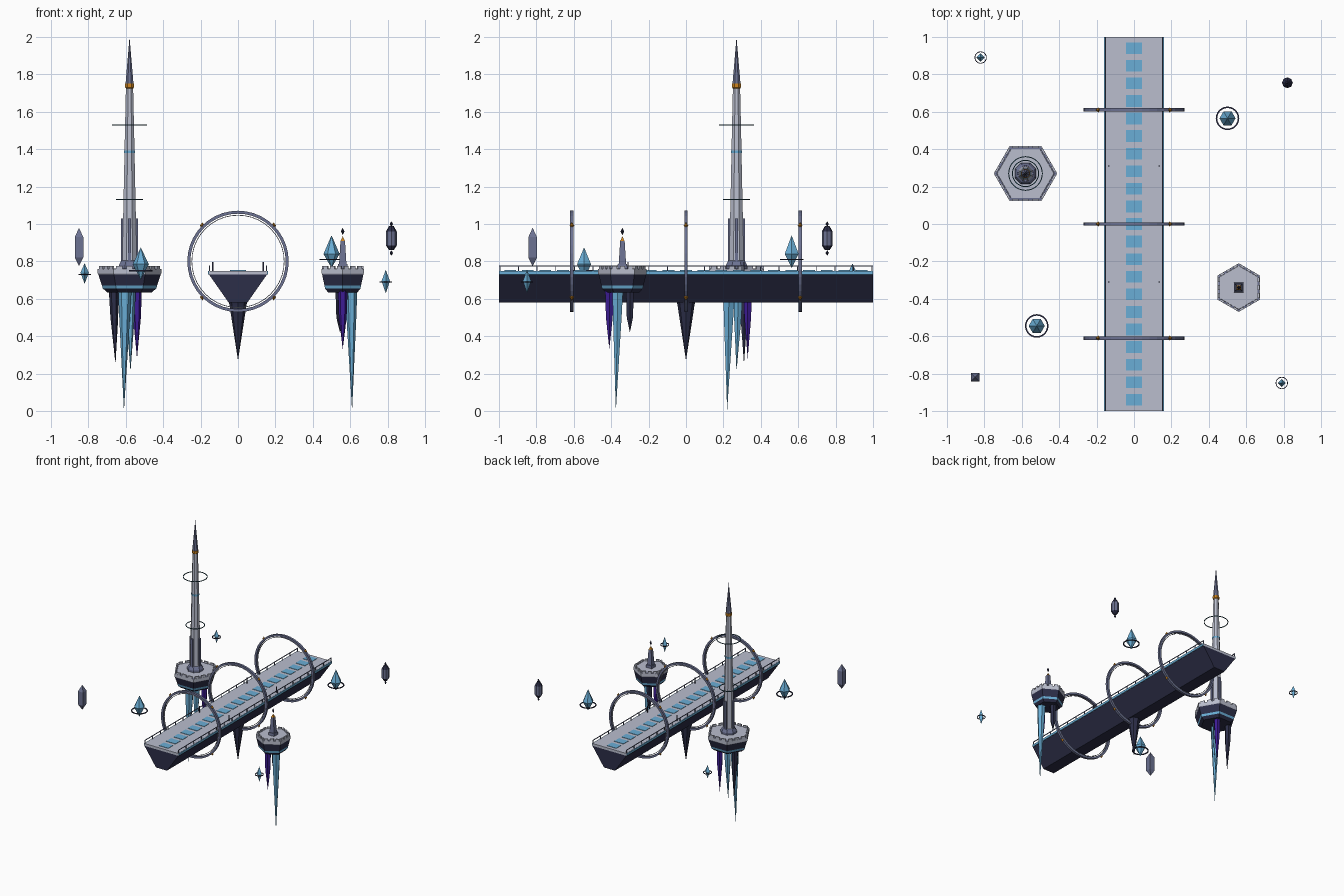
import bpy, bmesh, math
from mathutils import Matrix, Vector

if "Cube" in bpy.data.objects:
    bpy.data.objects.remove(bpy.data.objects["Cube"], do_unlink=True)


def material(name, *rgb):
    lin = [(c / 255 / 12.92) if c < 11 else ((c / 255 + 0.055) / 1.055) ** 2.4 for c in rgb]
    m = bpy.data.materials.new(name)
    m.use_nodes = True
    m.diffuse_color = (*lin, 1)
    m.node_tree.nodes["Principled BSDF"].inputs["Base Color"].default_value = (*lin, 1)
    return m


STONE = material("pale stone", 186, 190, 206)
NAVY = material("dark navy", 44, 46, 72)
CYAN = material("cyan crystal", 106, 174, 214)
SLATE = material("slate metal", 108, 114, 146)
GOLD = material("amber", 205, 132, 30)
PURPLE = material("violet crystal", 62, 28, 150)
TEAL = material("deep teal", 48, 92, 108)


def finish(name, bm, mats, loc=(0, 0, 0)):
    bmesh.ops.remove_doubles(bm, verts=bm.verts, dist=1e-5)
    bmesh.ops.recalc_face_normals(bm, faces=bm.faces)
    me = bpy.data.meshes.new(name)
    bm.to_mesh(me)
    bm.free()
    for m in mats:
        me.materials.append(m)
    ob = bpy.data.objects.new(name, me)
    ob.location = loc
    bpy.context.collection.objects.link(ob)
    return ob


def lathe(name, profile, sides, loc, mats, bands=None, turn=0.0, lean=(0, 0), closed=False):
    """Turn (radius, height) points; bands gives a material index per step."""
    bm = bmesh.new()
    z0, z1 = profile[0][1], profile[-1][1]
    rings = []
    for r, z in profile:
        t = 0 if closed else (z - z0) / (z1 - z0)
        rings.append([bm.verts.new((r * math.cos(a) + lean[0] * t, r * math.sin(a) + lean[1] * t, z))
                      for a in (turn + math.tau * i / sides for i in range(sides))])
    pairs = list(zip(rings, rings[1:]))
    if closed:
        pairs.append((rings[-1], rings[0]))
    for k, (low, high) in enumerate(pairs):
        for i in range(sides):
            j = (i + 1) % sides
            bm.faces.new((low[i], low[j], high[j], high[i])).material_index = bands[k] if bands else 0
    if not closed:
        for ring, k in ((rings[0], 0), (rings[-1], -1)):
            if (ring[0].co - ring[1].co).length > 1e-4:
                bm.faces.new(ring).material_index = bands[k] if bands else 0
    return finish(name, bm, mats, loc)


def hoop(name, loc, radius, width, height, mat, sides=32):
    a, b, h = radius - width / 2, radius + width / 2, height / 2
    return lathe(name, [(a, -h), (b, -h), (b, h), (a, h)], sides, loc, [mat], closed=True)


def boxes(name, items, mat, loc=(0, 0, 0)):
    """Join boxes given as (centre, size, turn about z)."""
    bm = bmesh.new()
    for centre, size, turn in items:
        mx = Matrix.Translation(Vector(centre)) @ Matrix.Rotation(turn, 4, "Z") @ Matrix.Diagonal((*size, 1))
        bmesh.ops.create_cube(bm, size=1, matrix=mx)
    me = finish(name, bm, [mat], loc)
    return me


def gem(name, loc, radius, low, waist, high, mat, sides=6):
    return lathe(name, [(0, low), (radius, waist), (0, high)], sides, loc, [mat])


# Bridge: keel, deck, glowing edges, tiles
bm = bmesh.new()
ends = [[bm.verts.new((x, y, z)) for x, z in ((-.05, .58), (.05, .58), (.155, .73), (-.155, .73))] for y in (-1, 1)]
for i in range(4):
    j = (i + 1) % 4
    bm.faces.new((ends[0][i], ends[0][j], ends[1][j], ends[1][i]))
for end in ends:
    bm.faces.new(end)
finish("bridge_keel", bm, [NAVY])
boxes("bridge_deck", [((0, 0, .74), (.31, 2, .02), 0)], STONE)
boxes("bridge_edge_strips", [((s * .157, 0, .74), (.006, 2, .018), 0) for s in (-1, 1)], CYAN)
boxes("bridge_tiles", [((0, i * .094, .751), (.085, .063, .004), 0) for i in range(-10, 11)], CYAN)

# Railings and lamp posts
boxes("railings", [((s * .153, 0, .775), (.005, 2, .005), 0) for s in (-1, 1)], SLATE)
boxes("railing_posts", [((s * .153, i * .1 * .995, .762), (.005, .005, .026), 0)
                        for s in (-1, 1) for i in range(-10, 11)], SLATE)
boxes("lamp_posts", [((s * .135, y, .773), (.007, .007, .05), 0) for s in (-1, 1) for y in (-.31, .31)], NAVY)

# Bridge pendant
lathe("bridge_pendant", [(0, .27), (.046, .57), (.05, .585), (.053, .605), (.05, .64)], 8, (0, 0, 0),
      [NAVY, CYAN], [0, 0, 1, 0])

# Portal rings with studs
for n, y in enumerate((-.61, 0, .61)):
    for label, r, w, h, mat in (("portal_ring", .263, .016, .018, SLATE), ("portal_inner_ring", .247, .004, .006, STONE)):
        ob = hoop(f"{label}_{n}", (0, y, .8), r, w, h, mat, 40)
        ob.rotation_euler.x = math.pi / 2
    for k in range(4):
        a = math.pi / 4 + k * math.pi / 2
        gem(f"portal_stud_{n}_{k}", (.27 * math.cos(a), y, .8 + .27 * math.sin(a)), .013, -.018, 0, .018, GOLD, 4)


# Floating platforms
def platform(name, x, y, r, turn):
    lathe(name, [(r * .7, .635), (r * .84, .655), (r * .87, .672), (r * .98, .73), (r, .735), (r, .76)], 6,
          (x, y, 0), [NAVY, CYAN, STONE], [0, 1, 0, 2, 2], turn)
    merlons = []
    inner = r * math.cos(math.pi / 6) - .006
    for side in range(6):
        a = turn + math.pi / 6 + side * math.pi / 3
        for k in (-1, 0, 1):
            along = k * r * .32
            merlons.append(((inner * math.cos(a) - along * math.sin(a), inner * math.sin(a) + along * math.cos(a), .768),
                            (.011, r * .2, .017), a))
    boxes(name + "_merlons", merlons, STONE, (x, y, 0))
    lathe(name + "_deck_trim", [(r * .97, .7605), (r * .9, .7615)], 6, (x, y, 0), [SLATE], turn=turn)
    lathe(name + "_floor", [(r * .9, .761), (r * .89, .763)], 6, (x, y, 0), [STONE], turn=turn)


def shard(name, x, y, tip, radius, mat, lean=(0, 0)):
    lathe(name, [(0, tip), (radius * .8, .5), (radius, .65)], 6, (x, y, 0), [mat], lean=lean)


TX, TY = -.58, .27
SX, SY = .56, -.34
platform("large_platform", TX, TY, .17, 0)
platform("small_platform", SX, SY, .13, math.pi / 6)
shard("large_main_shard", -.61, .22, 0, .036, CYAN, (.005, .01))
shard("large_dark_shard", -.655, .31, .25, .026, NAVY, (-.01, 0))
shard("large_rear_shard", -.575, .27, .21, .028, CYAN, (0, .01))
shard("large_violet_shard", -.54, .33, .28, .026, PURPLE)
shard("small_main_shard", .61, -.375, 0, .033, CYAN, (-.005, .01))
shard("small_violet_shard", .56, -.41, .33, .026, PURPLE)
shard("small_rear_shard", .545, -.30, .42, .024, NAVY)

# Tall tower
lathe("tower_shaft", [(.062, .76), (.062, .78), (.05, .8), (.042, .805), (.029, 1.38), (.031, 1.38), (.031, 1.394),
                      (.029, 1.394), (.021, 1.725), (.026, 1.73), (.026, 1.75), (.023, 1.75), (0, 2)], 8, (TX, TY, 0),
      [STONE, SLATE, CYAN, GOLD], [1, 1, 1, 0, 2, 2, 2, 0, 3, 3, 3, 1], math.pi / 8)
boxes("tower_buttresses", [((.038 * math.cos(a), .038 * math.sin(a), .905), (.016, .018, .25), a)
                           for a in (k * math.pi / 2 for k in range(4))], SLATE, (TX, TY, 0))
hoop("tower_upper_hoop", (TX, TY, 1.53), .09, .005, .005, TEAL)
hoop("tower_lower_hoop", (TX, TY, 1.13), .07, .005, .005, TEAL)

# Small spire with hovering gem
lathe("small_spire", [(.038, .76), (.035, .785), (.028, .785), (.017, .91), (.012, .915), (0, .935)], 4, (SX, SY, 0),
      [SLATE, GOLD], [0, 0, 0, 1, 1], math.pi / 4)
gem("spire_gem", (SX, SY, .96), .01, -.02, 0, .02, NAVY, 4)

# Ringed hovering crystals: x, y, low, waist, high, hoop height, size
for n, (x, y, low, waist, high, band, size) in enumerate((
        (.5, .565, .765, .84, .94, .81, 1), (-.52, -.545, .70, .785, .875, .75, 1),
        (-.82, .89, .68, .74, .79, .73, .52), (.79, -.85, .63, .695, .755, .69, .52))):
    gem(f"ringed_crystal_{n}", (x, y, 0), .043 * size, low, waist, high, CYAN, 6 if size == 1 else 4)
    hoop(f"crystal_hoop_{n}", (x, y, band), .059 * size, .008 * size, .006, NAVY, 24)

# Long hovering crystals
lathe("square_crystal", [(0, .775), (.032, .82), (.032, .93), (0, .98)], 4, (-.85, -.82, 0), [SLATE], turn=math.pi / 4)
lathe("dark_crystal", [(.012, .86), (.029, .885), (.029, .96), (.012, .99)], 8, (.82, .755, 0), [SLATE, NAVY],
      [1, 0, 1])
for n, z in enumerate((.845, 1.0)):
    gem(f"dark_crystal_tip_{n}", (.82, .755, z), .009, -.015, 0, .015, NAVY, 4)
